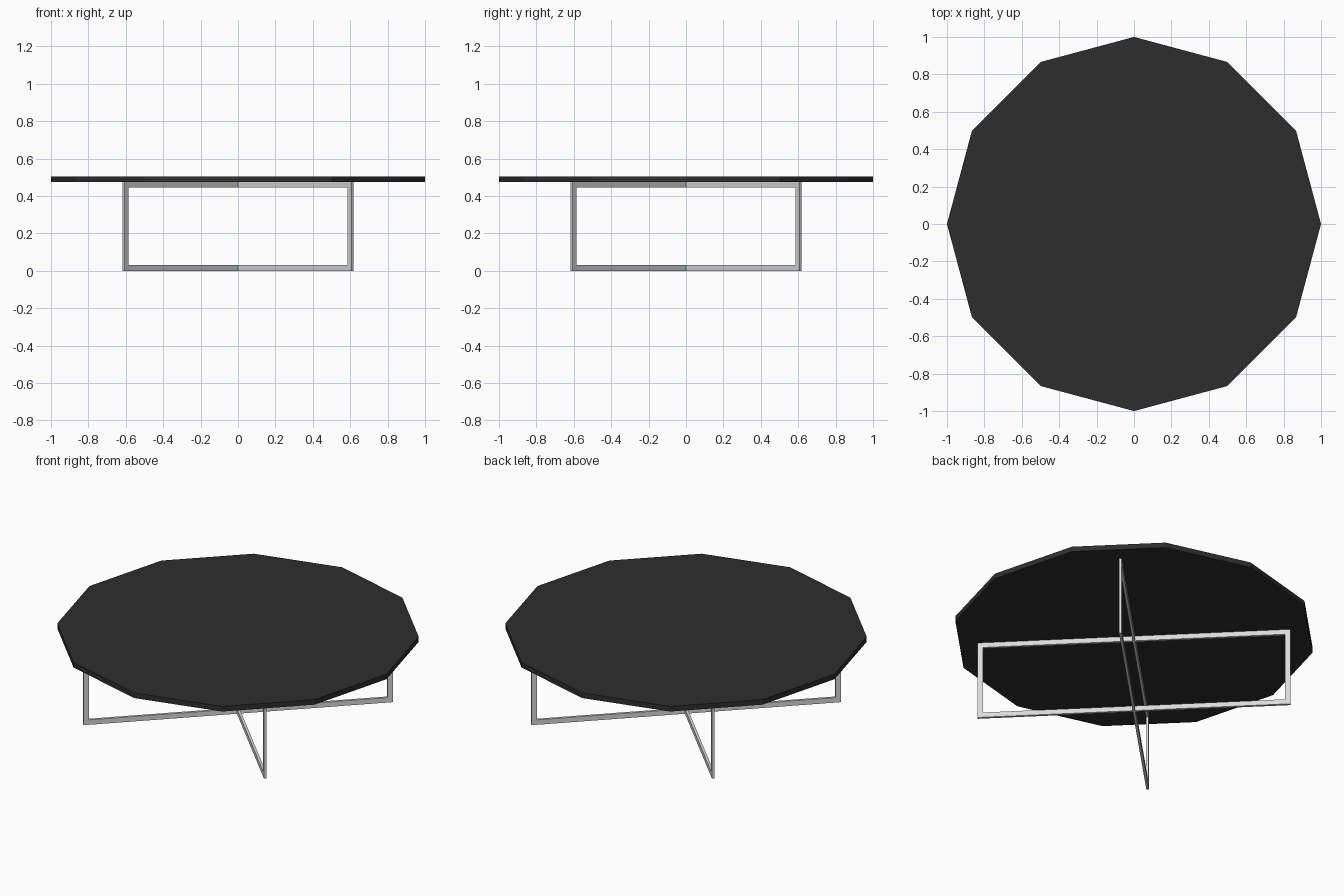
import bpy, bmesh, math
from mathutils import Vector

cube = bpy.data.objects.get("Cube")
if cube:
    bpy.data.objects.remove(cube, do_unlink=True)

TOP_Z, SLAB = 0.505, 0.031
FRAME_H = TOP_Z - SLAB
HALF_LEN, BAR, DEPTH = 0.866, 0.03, 0.015


def make_material(name, value):
    mat = bpy.data.materials.new(name)
    mat.use_nodes = True
    colour = (value, value, value, 1)
    mat.diffuse_color = colour
    mat.node_tree.nodes["Principled BSDF"].inputs["Base Color"].default_value = colour
    return mat


def add_object(name, bm, mat):
    bmesh.ops.recalc_face_normals(bm, faces=bm.faces)
    mesh = bpy.data.meshes.new(name)
    bm.to_mesh(mesh)
    bm.free()
    mesh.materials.append(mat)
    obj = bpy.data.objects.new(name, mesh)
    bpy.context.collection.objects.link(obj)
    return obj


def rectangle(bm, half, low, high):
    corners = [(-half, low), (half, low), (half, high), (-half, high)]
    return [bm.verts.new((x, -DEPTH / 2, z)) for x, z in corners]


def leg_frame(name, angle, mat):
    # Mitred rectangular ring, extruded to the depth of the flat bar
    bm = bmesh.new()
    outer = rectangle(bm, HALF_LEN, 0, FRAME_H)
    inner = rectangle(bm, HALF_LEN - BAR, BAR, FRAME_H - BAR)
    ring = []
    for i in range(4):
        j = (i + 1) % 4
        ring.append(bm.faces.new((outer[i], outer[j], inner[j], inner[i])))
    result = bmesh.ops.extrude_face_region(bm, geom=ring, use_keep_orig=True)
    moved = [g for g in result["geom"] if isinstance(g, bmesh.types.BMVert)]
    bmesh.ops.translate(bm, verts=moved, vec=Vector((0, DEPTH, 0)))
    add_object(name, bm, mat).rotation_euler.z = angle


charcoal = make_material("charcoal", 0.027)
steel = make_material("light steel", 0.7)

# Twelve-sided tabletop with corners on both axes
bm = bmesh.new()
rim = [bm.verts.new((math.cos(a), math.sin(a), FRAME_H))
       for a in (math.tau * i / 12 for i in range(12))]
base = bm.faces.new(rim)
result = bmesh.ops.extrude_face_region(bm, geom=[base], use_keep_orig=True)
raised = [g for g in result["geom"] if isinstance(g, bmesh.types.BMVert)]
bmesh.ops.translate(bm, verts=raised, vec=Vector((0, 0, SLAB)))
add_object("tabletop", bm, charcoal)

# Two crossed leg frames on the diagonals
leg_frame("leg_frame_a", math.pi / 4, steel)
leg_frame("leg_frame_b", -math.pi / 4, steel)
